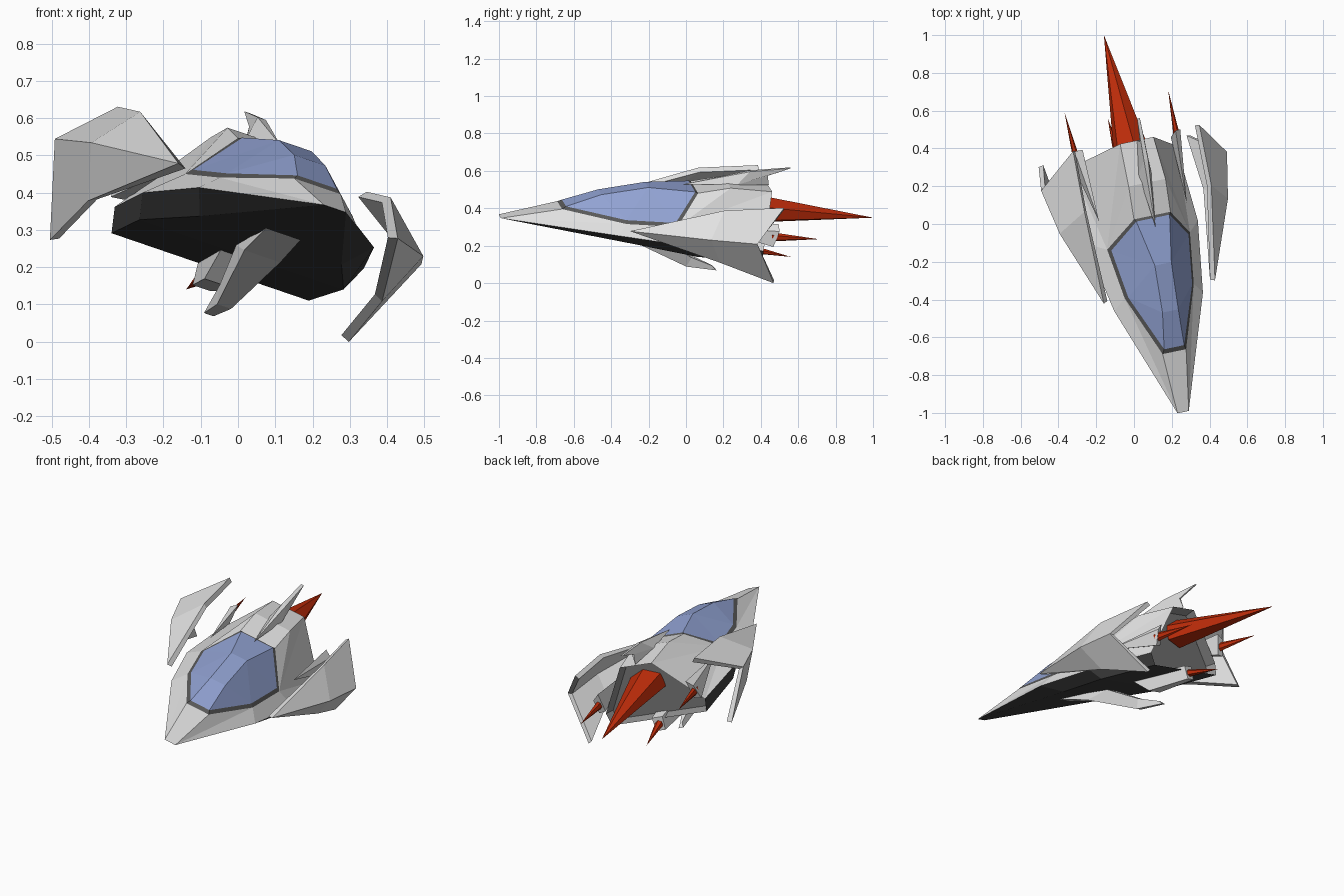
import bpy, bmesh, math
from mathutils import Matrix, Vector

cube = bpy.data.objects.get("Cube")
if cube:
    bpy.data.objects.remove(cube)

# Banked pose shared by every part: yaw, roll, small sideways shift
POSE = (Matrix.Rotation(math.radians(11.8), 4, 'Z')
        @ Matrix.Rotation(math.radians(18.5), 4, 'Y')
        @ Matrix.Translation((-0.065, 0, 0)))


def material(name, r, g, b):
    m = bpy.data.materials.new(name)
    m.use_nodes = True
    m.diffuse_color = (r, g, b, 1)
    m.node_tree.nodes["Principled BSDF"].inputs["Base Color"].default_value = (r, g, b, 1)
    return m


LIGHT = material("light_grey", 0.76, 0.76, 0.76)
DARK = material("dark_grey", 0.05, 0.05, 0.05)
FRAME = material("frame_grey", 0.1, 0.1, 0.1)
MID = material("mid_grey", 0.27, 0.27, 0.27)
GLASS = material("canopy_blue", 0.29, 0.37, 0.66)
FLAME = material("flame_red", 0.54, 0.026, 0.003)


def finish(name, bm, mat, closed=True):
    if closed:
        bmesh.ops.recalc_face_normals(bm, faces=bm.faces)
    mesh = bpy.data.meshes.new(name)
    bm.to_mesh(mesh)
    bm.free()
    mesh.materials.append(mat)
    ob = bpy.data.objects.new(name, mesh)
    bpy.context.collection.objects.link(ob)
    ob.matrix_world = POSE
    return ob


def build(name, pts, faces, mat, closed=True):
    """Faces are words naming points; a trailing '-' means the mirrored point."""
    bm = bmesh.new()
    made = {}

    def flip(key):
        if abs(pts[key.rstrip('-')][0]) < 1e-6:
            return key
        return key[:-1] if key.endswith('-') else key + '-'

    def vert(key):
        if key not in made:
            p = Vector(pts[key.rstrip('-')])
            if key.endswith('-'):
                p.x = -p.x
            made[key] = bm.verts.new(p)
        return made[key]

    for text in faces:
        keys = text.split()
        bm.faces.new([vert(k) for k in keys])
        if set(map(flip, keys)) != set(keys):
            bm.faces.new([vert(flip(k)) for k in reversed(keys)])
    return finish(name, bm, mat, closed)


def spike(name, base, tip, rx, rz, sides, mat):
    bm = bmesh.new()
    b = Vector(base)
    ring = [bm.verts.new(b + Vector((rx * math.cos(a), 0, rz * math.sin(a))))
            for a in (2 * math.pi * (i + 0.5) / sides for i in range(sides))]
    top = bm.verts.new(tip)
    for i in range(sides):
        bm.faces.new((ring[i], ring[(i + 1) % sides], top))
    bm.faces.new(ring)
    return finish(name, bm, mat)


# Hull outline: nose, canopy rim (K), chine (C), belly edge (E), roof (R)
hull = dict(
    N=(.032, -1.028, .355),
    K0=(.067, -.705, .418), K1=(.197, -.375, .377),
    K2=(.236, -.104, .374), K3=(.104, .024, .52),
    C1=(.253, -.43, .33), C2=(.32, -.05, .293), C3=(.299, .36, .26),
    E1=(.205, -.32, .265), E2=(.295, 0, .225), E3=(.285, .36, .19),
    R1=(.105, .2, .549), R2=(.095, .43, .525))

build("upper_hull", hull, [
    "N N- K0- K0", "N K0 K1", "N K1 C1", "C1 K1 K2 C2",
    "K2 K3 R1", "K2 R1 R2", "K2 R2 C3", "K2 C3 C2",
    "K3 K3- R1- R1", "R1 R1- R2- R2"], LIGHT)
build("lower_hull", hull, [
    "N C1 E1", "C1 C2 E2 E1", "C2 C3 E3 E2",
    "N E1 E1- N-", "E1 E2 E2- E1-", "E2 E3 E3- E2-"], DARK)

# Recessed rear bulkhead
bulkhead = build("rear_bulkhead", hull, ["R2 C3 E3 E3- C3- R2-"], MID, closed=False)
bm = bmesh.new()
bm.from_mesh(bulkhead.data)
bm.faces.ensure_lookup_table()
inner = bm.faces[0]
bmesh.ops.inset_individual(bm, faces=[inner], thickness=.02)
bmesh.ops.translate(bm, verts=list(inner.verts), vec=(0, -.05, 0))
bm.normal_update()
if inner.normal.y < 0:
    bmesh.ops.reverse_faces(bm, faces=bm.faces)
bm.to_mesh(bulkhead.data)
bm.free()

# Canopy: dark frame around faceted glass
canopy = dict(hull)
canopy.update(
    G0=(.057, -.682, .43), G1=(.182, -.375, .394),
    G2=(.22, -.113, .391), G3=(.095, .01, .524),
    A=(.045, -.49, .492), B=(.047, -.238, .533))
build("canopy_frame", canopy, [
    "K0 K0- G0- G0", "K0 G0 G1 K1", "K1 G1 G2 K2", "K2 G2 G3 K3", "K3 G3 G3- K3-"], FRAME)
build("canopy_glass", canopy, [
    "G0 G0- A- A", "A A- B- B", "B B- G3- G3",
    "G0 A G1", "G1 A B", "G1 B G2", "G2 B G3"], GLASS)

# Detached curved side wings, folded along a middle ridge
wing = dict(
    front=(.317, -.38, .377), crest=(.362, .117, .508), top=(.36, .443, .523),
    ridge=(.48, .03, .381), outer=(.53, .273, .375),
    tip=(.432, .398, .122), low=(.425, .1, .235))
wings = build("side_wings", wing, [
    "front ridge crest", "crest ridge outer top",
    "ridge low tip outer", "front low ridge"], LIGHT, closed=False)
solid = wings.modifiers.new("thickness", 'SOLIDIFY')
solid.thickness = .027
solid.offset = -1

# Blade-shaped pods beside the engine
pod = dict(
    tip=(.25, .05, .38),
    a=(.265, .44, .40), b=(.302, .44, .37),
    c=(.308, .41, .285), d=(.268, .41, .29))
build("side_pods", pod, ["tip a b", "tip b c", "tip c d", "tip d a", "a b c d"], LIGHT)

# Dorsal fin
fin = dict(
    front=(0, -.04, .535), side=(.036, .25, .545), heel=(0, .43, .53),
    crest=(.012, .32, .61), tip=(.008, .542, .628), notch=(.006, .42, .585))
build("dorsal_fin", fin, [
    "front side crest", "side notch tip crest", "side heel notch",
    "front crest crest-", "crest tip tip- crest-", "tip notch notch- tip-",
    "heel notch- notch", "front side- heel side"], LIGHT)

# Ventral blade sweeping down and back, narrowing to a keel
blade = dict(
    f=(.05, -.47, .287), m=(.052, -.28, .22), v=(.02, .005, .078), t=(.014, .172, .055),
    g=(.045, -.40, .282), n=(.05, -.14, .235), w=(.025, .03, .13), k=(.006, .15, .078))
build("ventral_blade", blade, [
    "f f- m- m", "m m- v- v", "v v- t- t", "g n n- g-", "n w w- n-", "w k k- w-",
    "f m n g", "m v w n", "v t k w", "t t- k- k", "f g g- f-"], LIGHT)

# Ventral engine pod
lower_pod = dict(
    p=(.05, .02, .24), q=(.032, .38, .205), r=(.026, .38, .13), s=(.05, .13, .14))
build("ventral_pod", lower_pod, [
    "p q r s", "p p- q- q", "q q- r- r", "r r- s- s", "s s- p- p"], LIGHT)

# Engine flames
spike("main_flame", (0, .35, .4), (0, 1.012, .347), .105, .08, 6, FLAME)
spike("ventral_flame", (0, .37, .168), (0, .577, .126), .024, .022, 6, FLAME)
for side, label in ((1, "left"), (-1, "right")):
    spike(label + "_flame", (side * .287, .40, .335), (side * .296, .658, .325),
          .017, .026, 6, FLAME)
